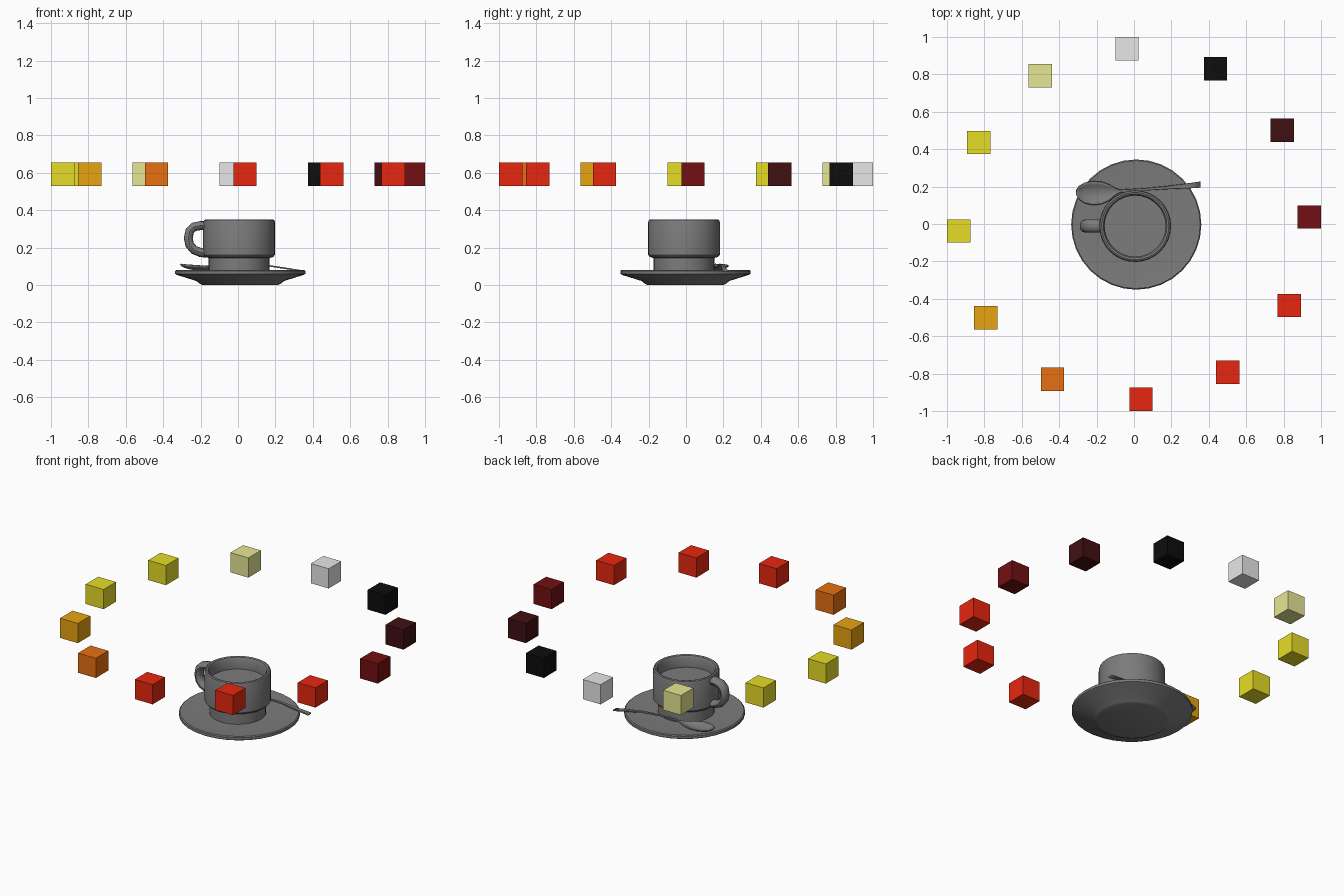
import bpy, bmesh, math
from mathutils import Vector

cube = bpy.data.objects.get("Cube")
if cube:
    bpy.data.objects.remove(cube, do_unlink=True)


def material(name, r, g, b):
    m = bpy.data.materials.new(name)
    m.use_nodes = True
    m.diffuse_color = (r, g, b, 1)
    m.node_tree.nodes["Principled BSDF"].inputs["Base Color"].default_value = (r, g, b, 1)
    return m


grey = material("china grey", .2, .2, .2)
red = material("red", .8, .02, .005)
orange = material("orange", .8, .16, .005)
amber = material("amber", .8, .37, .005)
yellow = material("yellow", .8, .72, .02)
pale = material("pale yellow", .8, .8, .3)
light = material("light grey", .8, .8, .8)
black = material("black", .004, .004, .004)
maroon = material("dark maroon", .05, .005, .006)
dark_red = material("dark red", .17, .005, .006)


def finish(name, bm, mat):
    bmesh.ops.recalc_face_normals(bm, faces=bm.faces)
    me = bpy.data.meshes.new(name)
    bm.to_mesh(me)
    bm.free()
    ob = bpy.data.objects.new(name, me)
    bpy.context.collection.objects.link(ob)
    me.materials.append(mat)
    return ob


def smooth(ob):
    bpy.ops.object.select_all(action='DESELECT')
    ob.select_set(True)
    bpy.context.view_layer.objects.active = ob
    bpy.ops.object.shade_smooth_by_angle(angle=math.radians(35))


def loft(bm, rings, closed=True, caps=True):
    rows = [[bm.verts.new(p) for p in ring] for ring in rings]
    n = len(rows[0])
    for a, b in zip(rows, rows[1:]):
        for i in range(n if closed else n - 1):
            j = (i + 1) % n
            bm.faces.new((a[i], a[j], b[j], b[i]))
    if caps:
        bm.faces.new(rows[0])
        bm.faces.new(rows[-1])


def lathe(name, profile, centre, mat, sides=32):
    bm = bmesh.new()
    turns = [math.tau * i / sides for i in range(sides)]
    loft(bm, [[(centre[0] + r * math.cos(t), centre[1] + r * math.sin(t), z) for t in turns]
              for r, z in profile])
    return finish(name, bm, mat)


# Saucer and cup
saucer = lathe("saucer", [(.2, 0), (.215, .006), (.235, .022), (.338, .054), (.348, .06),
                          (.348, .076), (.342, .081), (.32, .079), (.2, .074)],
               (.012, -.003), grey)
cup = lathe("cup", [(.15, .07), (.163, .076), (.163, .145), (.182, .15), (.192, .162),
                    (.192, .335), (.188, .347), (.18, .351), (.17, .347), (.163, .335),
                    (.163, .275)], (.006, -.011), grey)

# Cup handle: an oval section swept along an arc
bm = bmesh.new()
rings = []
path = [(-.165, .318), (-.2, .318), (-.235, .311), (-.258, .288), (-.266, .25),
        (-.258, .215), (-.235, .188), (-.2, .174), (-.165, .17)]
for i, (x, z) in enumerate(path):
    p, q = path[max(i - 1, 0)], path[min(i + 1, len(path) - 1)]
    d = Vector((q[0] - p[0], 0, q[1] - p[1])).normalized()
    side = Vector((-d.z, 0, d.x))
    rings.append([Vector((x, -.011, z)) + side * .024 * math.cos(t) + Vector((0, .034 * math.sin(t), 0))
                  for t in [math.tau * k / 12 for k in range(12)]])
loft(bm, rings)
handle = finish("cup_handle", bm, grey)

# Spoon: stations of centre, half width and bowl depth
stations = [(-.307, .17, .112, .012, .002), (-.295, .168, .11, .033, .01), (-.265, .166, .107, .053, .018),
            (-.22, .165, .104, .063, .022), (-.17, .166, .101, .058, .02), (-.13, .169, .099, .04, .012),
            (-.1, .173, .099, .018, .005), (-.075, .176, .102, .007, .001), (.05, .185, .109, .006, .001),
            (.17, .194, .103, .008, .001), (.3, .205, .083, .014, .001), (.355, .211, .074, .016, .001)]
bm = bmesh.new()
loft(bm, [[(x, y + w * s, z - depth * (1 - s * s)) for s in [k / 4 - 1 for k in range(9)]]
          for x, y, z, w, depth in stations], closed=False, caps=False)
spoon = finish("spoon", bm, grey)
mod = spoon.modifiers.new("thickness", 'SOLIDIFY')
mod.thickness = .007
mod.offset = 0
for ob in (saucer, cup, handle, spoon):
    smooth(ob)

# Ring of floating colour blocks, anticlockwise from the left
colours = [dark_red, maroon, black, light, pale, yellow, yellow, amber, orange, red, red, red]
for i, mat in enumerate(colours):
    a = math.radians(2.3 + 30 * i)
    bm = bmesh.new()
    bmesh.ops.create_cube(bm, size=.125)
    block = finish(f"colour_block_{i + 1}", bm, mat)
    block.location = (.9375 * math.cos(a), .9375 * math.sin(a), .592)
